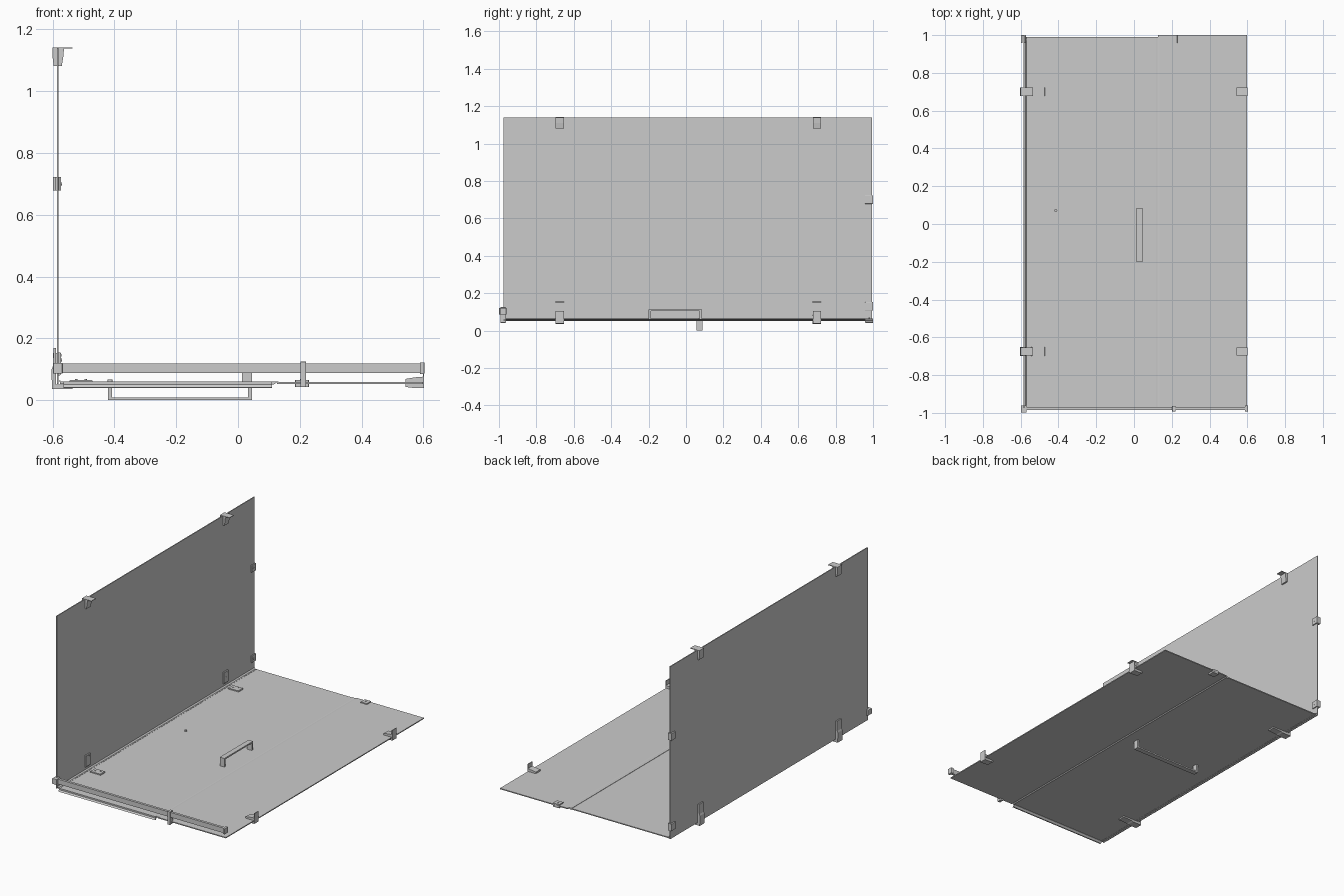
import bpy, bmesh
from mathutils import Vector


def finish(name, bm):
    bmesh.ops.recalc_face_normals(bm, faces=bm.faces)
    me = bpy.data.meshes.new(name)
    bm.to_mesh(me)
    bm.free()
    ob = bpy.data.objects.new(name, me)
    bpy.context.collection.objects.link(ob)
    return ob


def box(name, x, y, z, bevel=0):
    bm = bmesh.new()
    bmesh.ops.create_cube(bm, size=1)
    for v in bm.verts:
        v.co = Vector([(r[0] + r[1]) / 2 + c * (r[1] - r[0])
                       for c, r in zip(v.co, (x, y, z))])
    ob = finish(name, bm)
    if bevel:
        m = ob.modifiers.new("bevel", 'BEVEL')
        m.width, m.segments = bevel, 2
    return ob


def prism(name, pts, a, b, axis='y'):
    """Extrude a profile from a to b: xz profile along y, or yz profile along x."""
    bm = bmesh.new()
    put = (lambda p, t: (p[0], t, p[1])) if axis == 'y' else (lambda p, t: (t, p[0], p[1]))
    lo = [bm.verts.new(put(p, a)) for p in pts]
    hi = [bm.verts.new(put(p, b)) for p in pts]
    bm.faces.new(lo)
    bm.faces.new(hi)
    n = len(pts)
    for i in range(n):
        bm.faces.new((lo[i], lo[(i + 1) % n], hi[(i + 1) % n], hi[i]))
    return finish(name, bm)


def screw(name, at, axis, r=0.005, depth=0.006):
    bm = bmesh.new()
    bmesh.ops.create_cone(bm, cap_ends=True, segments=16, radius1=r, radius2=r, depth=depth)
    ob = finish(name, bm)
    ob.location = at
    if axis == 'x':
        ob.rotation_euler.y = 1.5708


GX, GZ = -0.583, 0.056          # centre planes of the side glass and the front glass
HINGE_Y = (0.70, -0.675)

# Glass panels
box("side_glass", (GX - 0.003, GX + 0.003), (-0.975, 0.995), (0.052, 1.14))
box("door_glass", (-0.568, 0.112), (-0.972, 0.99), (GZ - 0.003, GZ + 0.003))
box("fixed_glass", (0.126, 0.598), (-0.975, 1.0), (GZ - 0.003, GZ + 0.003))

# Door seals and bottom sweep
prism("door_edge_seal", [(0.104, 0.051), (0.116, 0.051), (0.124, 0.057), (0.134, 0.061),
                         (0.124, 0.060), (0.116, 0.061), (0.104, 0.061)], -0.972, 0.99)
prism("hinge_edge_seal", [(-0.575, 0.052), (-0.562, 0.052), (-0.562, 0.060),
                          (-0.570, 0.060), (-0.578, 0.066)], -0.972, 0.99)
prism("bottom_sweep", [(-0.968, 0.060), (-0.968, 0.051), (-0.977, 0.040), (-0.985, 0.041),
                       (-0.978, 0.051), (-0.978, 0.060)], -0.565, 0.11, 'x')

# Corner hinges: outer tapered angle, inner plates and screws
half = [(-0.470, 0.051), (-0.470, 0.043), (-0.530, 0.040), (-0.540, 0.036), (-0.602, 0.036)]
# the profile is mirrored across the diagonal of the corner
flip = [(GX + (z - GZ), GZ + (x - GX)) for x, z in reversed(half[:-1])]
for yc in HINGE_Y:
    a, b = yc - 0.023, yc + 0.023
    prism("outer_hinge", half + flip + [(-0.588, 0.051)], a, b)
    prism("inner_hinge_door_plate", [(-0.545, 0.059), (-0.470, 0.059), (-0.470, 0.063),
                                     (-0.474, 0.066), (-0.541, 0.066), (-0.545, 0.063)], a, b)
    prism("inner_hinge_side_plate", [(-0.580, 0.080), (-0.576, 0.080), (-0.573, 0.084),
                                     (-0.573, 0.151), (-0.576, 0.155), (-0.580, 0.155)], a, b)
    for k, dy in ((0.06, 0), (0.09, 0.012)):
        screw("hinge_screw", (GX + k, yc + dy, 0.065), 'z', 0.004)
        screw("hinge_screw", (-0.574, yc + dy, GZ + k), 'x', 0.004)

# Flanged wall clamps: u runs into the panel, v is normal to it
clamp = [(0, -0.017), (0, 0.048), (0.004, 0.048), (0.004, 0.020), (0.030, 0.018),
         (0.060, 0.013), (0.060, 0.003), (0.012, 0.003), (0.012, -0.003),
         (0.060, -0.003), (0.060, -0.013), (0.030, -0.017)]
for yc in HINGE_Y:
    a, b = yc - 0.022, yc + 0.022
    prism("side_wall_clamp", [(GX + v, 1.141 - u) for u, v in clamp], a, b)
    prism("fixed_wall_clamp", [(0.602 - u, GZ + v) for u, v in clamp], a, b)

# End clips gripping the glass at the far edge
for z in (0.13, 0.70):
    for s in (GX - 0.0095, GX + 0.0065):
        box("side_end_clip", (s - 0.0065 if s < GX else s - 0.0035, s + 0.0035),
            (0.958, 1.0), (z - 0.022, z + 0.022), 0.001)
    box("side_end_clip_foot", (-0.599, -0.573), (0.995, 1.0), (z - 0.022, z + 0.022))
    screw("clip_screw", (-0.573, 0.975, z), 'x')
box("fixed_end_clip_outer", (0.185, 0.229), (0.958, 1.0), (0.042, 0.053), 0.001)
box("fixed_end_clip_inner", (0.185, 0.229), (0.958, 1.0), (0.059, 0.066), 0.001)
screw("clip_screw", (0.206, 0.98, 0.066), 'z')

# Header bar with its end fittings and middle bracket
box("header_bar", (-0.58, 0.60), (-0.985, -0.969), (0.088, 0.119))
box("header_side_fitting", (-0.598, -0.568), (-0.999, -0.961), (0.086, 0.121), 0.002)
box("header_wall_fitting", (0.588, 0.603), (-0.993, -0.961), (0.085, 0.122), 0.002)
box("header_bracket", (0.202, 0.220), (-0.993, -0.963), (0.042, 0.125), 0.002)

# Inside pull handle: flat strip bent to a U
prism("pull_handle", [(-0.200, 0.059), (-0.200, 0.113), (0.085, 0.113), (0.085, 0.059),
                      (0.073, 0.059), (0.073, 0.104), (-0.188, 0.104), (-0.188, 0.059)],
      0.013, 0.045, 'x')

# Outside towel bar: same strip turned across the door
prism("towel_bar", [(-0.420, 0.053), (-0.420, 0.0), (0.045, 0.0), (0.045, 0.053),
                    (0.033, 0.053), (0.033, 0.009), (-0.408, 0.009), (-0.408, 0.053)],
      0.055, 0.087)
screw("towel_bar_cap", (-0.414, 0.071, 0.062), 'z', 0.008, 0.01)
